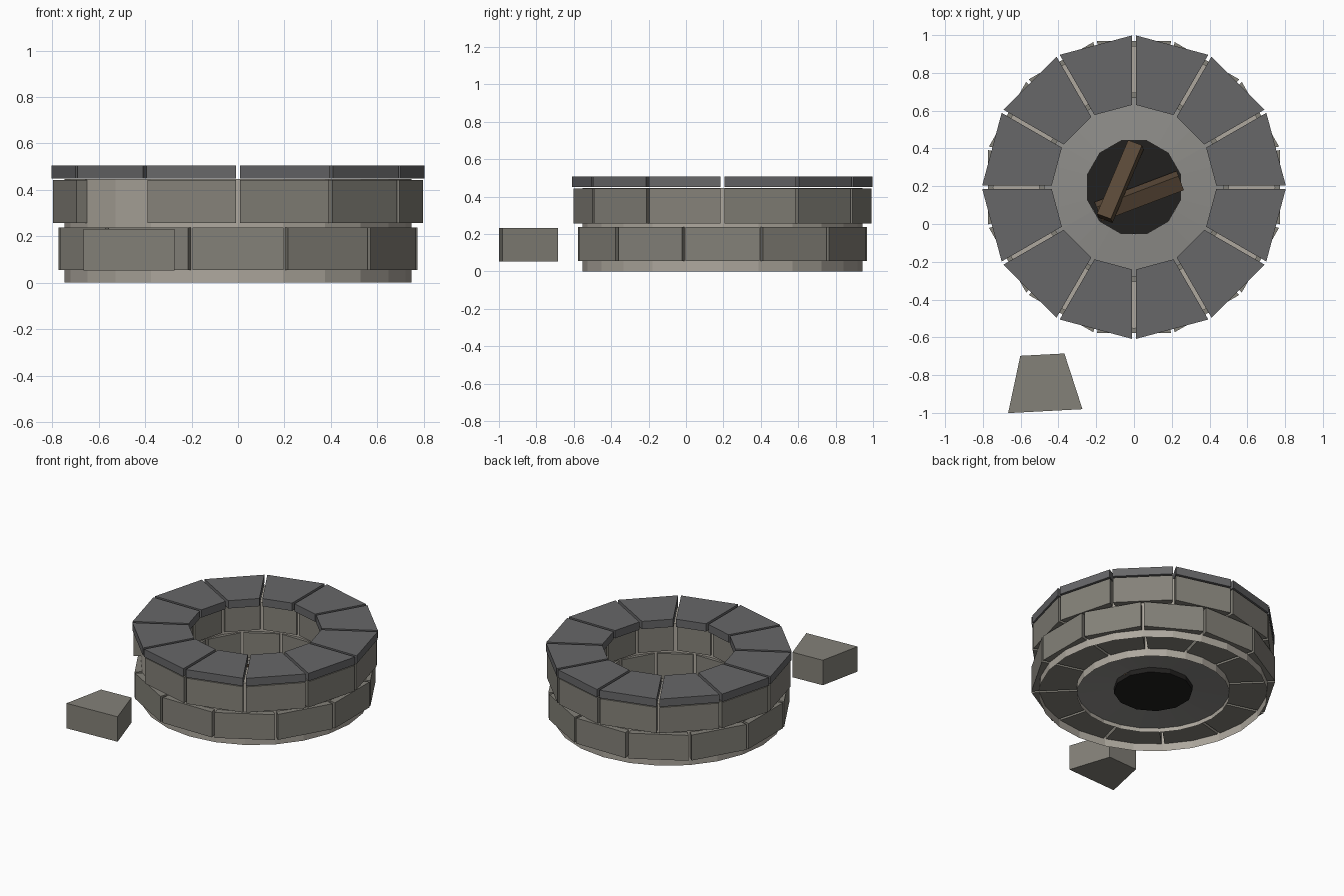
import bpy, bmesh
from math import sin, cos, tau, radians
from mathutils import Vector, Matrix

if "Cube" in bpy.data.objects:
    bpy.data.objects.remove(bpy.data.objects["Cube"])

CY = 0.195          # ring centre in y
HALF = radians(15)  # half the angle of one stone


def material(name, rgb):
    m = bpy.data.materials.new(name)
    m.diffuse_color = (*rgb, 1)
    m.use_nodes = True
    m.node_tree.nodes["Principled BSDF"].inputs["Base Color"].default_value = m.diffuse_color
    return m


STONE = material("stone", (0.23, 0.22, 0.19))
CAP = material("cap_stone", (0.135, 0.135, 0.14))
MORTAR = material("mortar", (0.42, 0.39, 0.34))
ASH = material("ash", (0.27, 0.265, 0.25))
COAL = material("charcoal", (0.015, 0.014, 0.013))
WOOD = material("wood", (0.10, 0.065, 0.038))


def finish(name, bm, mat):
    me = bpy.data.meshes.new(name)
    bm.to_mesh(me)
    bm.free()
    me.materials.append(mat)
    ob = bpy.data.objects.new(name, me)
    bpy.context.collection.objects.link(ob)
    return ob


def wedge(name, r_in, r_out, z0, z1, angle, mat, origin=(0, CY), gap=0.02):
    """One straight-sided stone pointing outward along the given angle."""
    bm = bmesh.new()
    pts = []
    for r, s in ((r_in, -1), (r_out, -1), (r_out, 1), (r_in, 1)):
        pts.append((r * cos(HALF), s * (r * sin(HALF) - gap / 2)))
    lo = [bm.verts.new((x, y, z0)) for x, y in pts]
    hi = [bm.verts.new((x, y, z1)) for x, y in pts]
    bm.faces.new(lo[::-1])
    bm.faces.new(hi)
    for i in range(4):
        j = (i + 1) % 4
        bm.faces.new((lo[i], lo[j], hi[j], hi[i]))
    bm.transform(Matrix.Translation((*origin, 0)) @ Matrix.Rotation(angle, 4, 'Z'))
    return finish(name, bm, mat)


def lathe(name, profile, sides, mat, phase=0.0):
    """Open profile of (radius, z) spun around the ring centre."""
    bm = bmesh.new()
    rings = []
    for r, z in profile:
        rings.append([bm.verts.new((r * cos(phase + tau * i / sides),
                                    CY + r * sin(phase + tau * i / sides), z))
                      for i in range(sides)])
    for a, b in zip(rings, rings[1:]):
        for i in range(sides):
            j = (i + 1) % sides
            bm.faces.new((a[i], a[j], b[j], b[i]))
    return finish(name, bm, mat)


# Stone courses; one stone of the upper course has been taken out
for i in range(12):
    a = tau * i / 12
    wedge(f"lower_stone_{i}", 0.49, 0.80, 0.055, 0.238, a, STONE)
    if i != 7:
        wedge(f"upper_stone_{i}", 0.49, 0.80, 0.257, 0.442, a + HALF, STONE)
    wedge(f"cap_stone_{i}", 0.438, 0.806, 0.45, 0.506, a + HALF, CAP)

# Stone lying in front of the ring
wedge("loose_stone", 0.49, 0.80, 0.052, 0.232, radians(-87), STONE,
      origin=(-0.51, -0.219))

# Mortar core: outer wall, top and inner wall, open underneath
lathe("mortar_core", [(0.748, 0), (0.748, 0.446), (0.50, 0.446), (0.50, 0)],
      24, MORTAR)

# Ash bed sloping around the charcoal
lathe("ash_bed", [(0.50, 0.03), (0.25, 0.055)], 24, ASH)

# Charcoal disc
bm = bmesh.new()
bmesh.ops.create_cone(bm, cap_ends=True, segments=12, radius1=0.258,
                      radius2=0.258, depth=0.04,
                      matrix=Matrix.Translation((0, CY, 0.04))
                      @ Matrix.Rotation(HALF, 4, 'Z'))
finish("charcoal", bm, COAL)


# Logs
def log(name, p, q, size, roll):
    p, q = Vector(p), Vector(q)
    d = q - p
    bm = bmesh.new()
    bmesh.ops.create_cube(bm, size=1)
    bm.transform(Matrix.Translation((p + q) / 2)
                 @ d.to_track_quat('X', 'Z').to_matrix().to_4x4()
                 @ Matrix.Rotation(roll, 4, 'X')
                 @ Matrix.Diagonal((d.length, size, size, 1)))
    finish(name, bm, WOOD)


log("lower_log", (-0.19, 0.065, 0.10), (0.245, 0.23, 0.10), 0.085, radians(20))
log("upper_log", (0.01, 0.42, 0.11), (-0.155, 0.03, 0.20), 0.08, radians(12))
